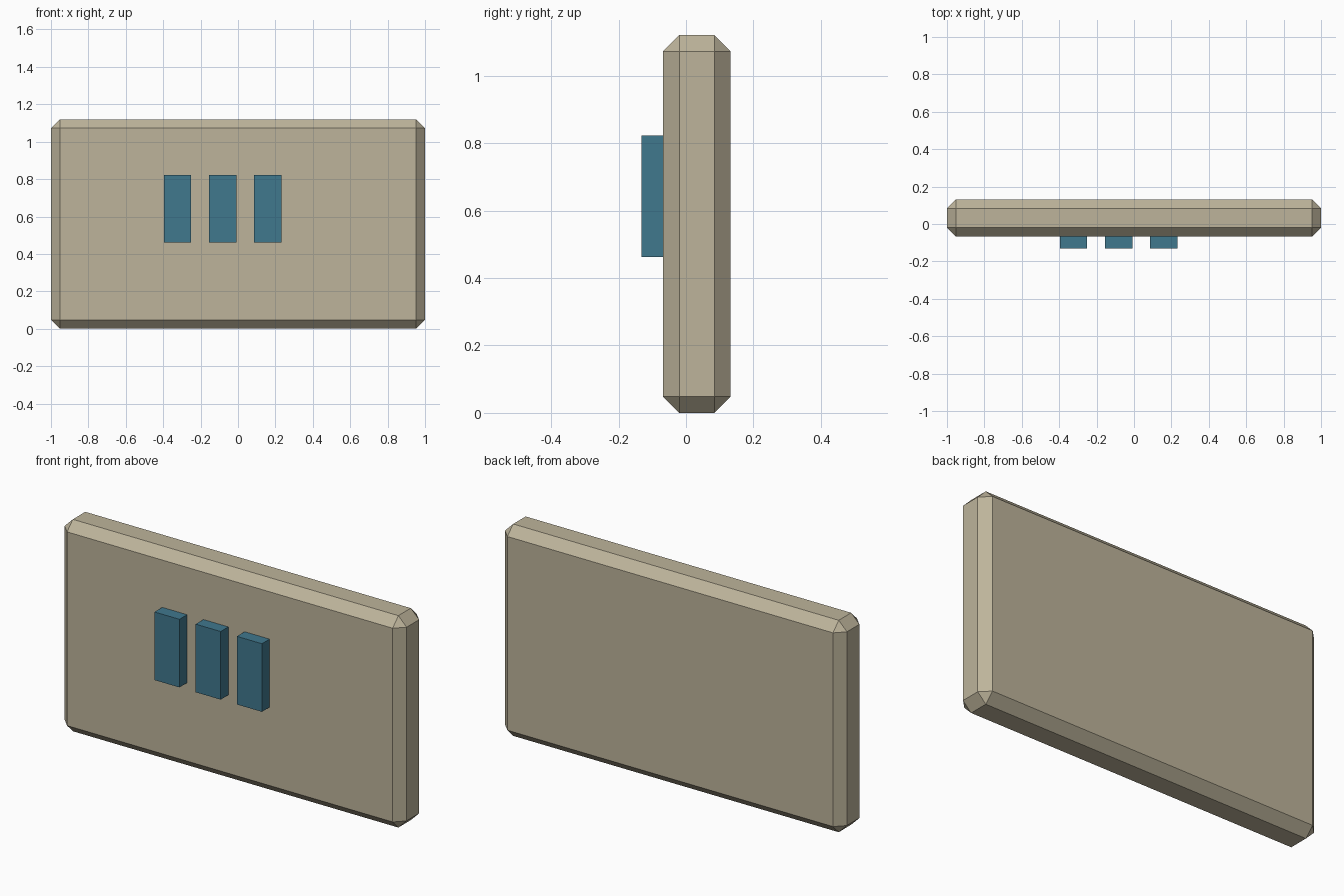
import bpy
import bmesh

if "Cube" in bpy.data.objects:
    bpy.data.objects.remove(bpy.data.objects["Cube"])


def make_material(name, rgb):
    mat = bpy.data.materials.new(name)
    mat.diffuse_color = (*rgb, 1.0)
    mat.use_nodes = True
    mat.node_tree.nodes["Principled BSDF"].inputs["Base Color"].default_value = mat.diffuse_color
    return mat


def make_box(name, low, high, mat, chamfer=0.0):
    """Flat-faced box between two corners, with optional chamfered edges."""
    bm = bmesh.new()
    bmesh.ops.create_cube(bm, size=1.0)
    for v in bm.verts:
        v.co = [l + (c + 0.5) * (h - l) for c, l, h in zip(v.co, low, high)]
    if chamfer:
        bmesh.ops.bevel(bm, geom=bm.edges[:], offset=chamfer,
                        offset_type='OFFSET', segments=1,
                        profile=0.5, affect='EDGES')
    mesh = bpy.data.meshes.new(name)
    bm.to_mesh(mesh)
    bm.free()
    mesh.materials.append(mat)
    obj = bpy.data.objects.new(name, mesh)
    bpy.context.collection.objects.link(obj)
    return obj


beige = make_material("warm_beige", (0.51, 0.456, 0.328))
blue = make_material("slate_blue", (0.051, 0.188, 0.27))

# Chamfered slab
make_box("panel", (-1.0, -0.068, 0.0), (1.0, 0.132, 1.12), beige, 0.048)

# Row of three raised blocks on the front
for i in range(3):
    x = -0.396 + 0.241 * i
    make_box(f"front_block_{i + 1}", (x, -0.132, 0.462),
             (x + 0.146, -0.068, 0.822), blue)
